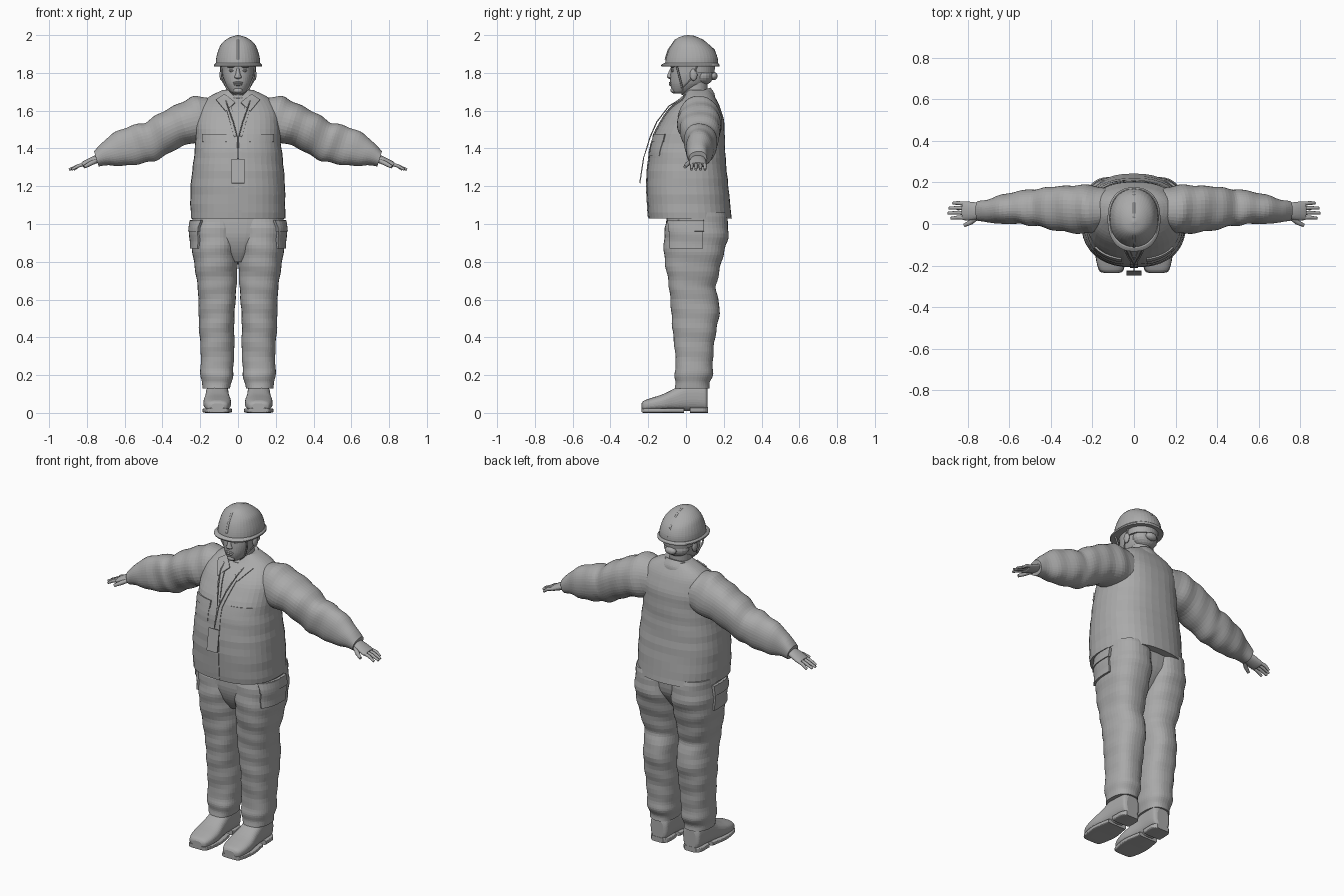
import bpy, bmesh, math
from mathutils import Vector, Matrix

if "Cube" in bpy.data.objects:
    bpy.data.objects.remove(bpy.data.objects["Cube"])

grey = bpy.data.materials.new("plain_grey")
grey.use_nodes = True
colour = (0.4, 0.4, 0.4, 1)
grey.diffuse_color = colour
grey.node_tree.nodes["Principled BSDF"].inputs["Base Color"].default_value = colour
made = []


def finish(name, bm, mirror=False):
    bmesh.ops.recalc_face_normals(bm, faces=bm.faces)
    mesh = bpy.data.meshes.new(name)
    bm.to_mesh(mesh)
    bm.free()
    mesh.materials.append(grey)
    obj = bpy.data.objects.new(name, mesh)
    bpy.context.collection.objects.link(obj)
    made.append(obj)
    if mirror:
        obj.modifiers.new("mirror", "MIRROR")
    return obj


def catmull(p, q, r, s, t):
    return 0.5 * (2 * q + (r - p) * t + (2 * p - 5 * q + 4 * r - s) * t * t
                  + (3 * q - p - 3 * r + s) * t ** 3)


def loft(name, axis, rows, power=2.0, shear=0.0, fold=0.0, mirror=False, sides=40, steps=4):
    """Skin rounded sections; a row is (position, a0, a1, b0, b1) across the axis."""
    keys = [Vector(r) for r in rows]
    path = []
    for i in range(len(keys) - 1):
        p, s = keys[max(i - 1, 0)], keys[min(i + 2, len(keys) - 1)]
        path += [catmull(p, keys[i], keys[i + 1], s, k / steps) for k in range(steps)]
    path.append(keys[-1])
    bm = bmesh.new()
    rings = []
    for pos, a0, a1, b0, b1 in path:
        ring = []
        for k in range(sides):
            th = math.tau * k / sides
            c, s = math.cos(th), math.sin(th)
            w = 1 + fold * math.sin(2 * th + pos * 38) * math.cos(pos * 23 - th)
            a = (a0 + a1) / 2 + (a1 - a0) / 2 * w * math.copysign(abs(c) ** (2 / power), c)
            db = (b1 - b0) / 2 * w * math.copysign(abs(s) ** (2 / power), s)
            b, t = (b0 + b1) / 2 + db, pos + shear * db
            co = {"x": (t, a, b), "y": (a, t, b), "z": (a, b, t)}[axis]
            ring.append(bm.verts.new(co))
        rings.append(ring)
    for lo, hi in zip(rings, rings[1:]):
        for k in range(sides):
            n = (k + 1) % sides
            bm.faces.new((lo[k], lo[n], hi[n], hi[k]))
    bm.faces.new(rings[0])
    bm.faces.new(rings[-1])
    return finish(name, bm, mirror)


def sym(rows):
    """Rows (z, half width, y0, y1) centred on x = 0."""
    return [(z, -w, w, y0, y1) for z, w, y0, y1 in rows]


def ball(name, loc, size, mirror=False):
    bm = bmesh.new()
    bmesh.ops.create_uvsphere(bm, u_segments=20, v_segments=12, radius=1,
                              matrix=Matrix.Translation(loc) @ Matrix.Diagonal((*size, 1)))
    return finish(name, bm, mirror)


def tube(name, points, radius, mirror=False):
    """Thin cord or finger through the points, tapered at its end."""
    curve = bpy.data.curves.new(name, "CURVE")
    curve.dimensions = "3D"
    curve.bevel_depth, curve.bevel_resolution, curve.use_fill_caps = radius, 3, True
    line = curve.splines.new("POLY")
    line.points.add(len(points) - 1)
    for pt, co in zip(line.points, points):
        pt.co = (*co, 1)
    line.points[-1].radius = 0.7
    curve.materials.append(grey)
    obj = bpy.data.objects.new(name, curve)
    bpy.context.collection.objects.link(obj)
    if mirror:
        obj.modifiers.new("mirror", "MIRROR")


def patch(name, corners, target, side=False, thick=0.012, mirror=True, n=12):
    """Cloth panel laid onto the target from the front, or from its left side."""
    bm = bmesh.new()
    p, q, r, s = [Vector(c) for c in corners]
    grid = []
    for i in range(n + 1):
        lo, hi = p.lerp(q, i / n), s.lerp(r, i / n)
        row = [lo.lerp(hi, j / n) for j in range(n + 1)]
        grid.append([bm.verts.new((0.5, a, b) if side else (a, -0.5, b)) for a, b in row])
    for i in range(n):
        for j in range(n):
            bm.faces.new((grid[i][j], grid[i + 1][j], grid[i + 1][j + 1], grid[i][j + 1]))
    obj = finish(name, bm)
    wrap = obj.modifiers.new("lay", "SHRINKWRAP")
    wrap.target, wrap.wrap_method = target, "PROJECT"
    wrap.use_project_x, wrap.use_project_y = side, not side
    wrap.use_positive_direction, wrap.use_negative_direction = not side, side
    solid = obj.modifiers.new("cloth", "SOLIDIFY")
    solid.thickness, solid.offset = thick, 0
    if mirror:
        obj.modifiers.new("mirror", "MIRROR")


def rect(a0, a1, b0, b1):
    return [(a0, b0), (a1, b0), (a1, b1), (a0, b1)]


# Jacket body, sleeves and collar
jacket = loft("jacket", "z", sym([
    (1.03, .25, -.2, .24), (1.2, .25, -.207, .225), (1.35, .235, -.197, .21),
    (1.45, .225, -.178, .205), (1.55, .225, -.128, .2), (1.62, .205, -.075, .18),
    (1.67, .16, -.02, .155), (1.71, .08, .01, .13)]), power=2.4, fold=.012)
loft("sleeves", "x", [
    (.1, -.02, .16, 1.45, 1.66), (.18, -.04, .18, 1.43, 1.675), (.25, -.045, .19, 1.43, 1.65),
    (.33, -.035, .185, 1.41, 1.615), (.4, -.025, .18, 1.375, 1.58), (.46, -.01, .165, 1.34, 1.54),
    (.5, -.01, .165, 1.33, 1.53), (.56, 0, .155, 1.315, 1.51), (.64, 0, .14, 1.305, 1.475),
    (.7, .01, .12, 1.31, 1.43), (.75, .015, .11, 1.305, 1.385)],
    power=2.2, shear=.3, fold=.05, mirror=True)
loft("collar", "z", sym([(1.63, .125, -.03, .155), (1.66, .108, -.03, .15),
                         (1.695, .08, -.025, .13)]), shear=.35)
patch("collar_points", [(.015, 1.64), (.065, 1.595), (.115, 1.655), (.07, 1.685)], jacket)
patch("front_placket", rect(-.018, .018, 1.035, 1.5), jacket, thick=.008, mirror=False)
patch("lapels", [(.0, 1.47), (.02, 1.46), (.06, 1.6), (.035, 1.62)], jacket)
patch("chest_pockets", rect(.065, .18, 1.36, 1.45), jacket, thick=.007)
patch("pocket_flaps", rect(.06, .185, 1.435, 1.475), jacket, thick=.014)

# Trousers
legs = loft("trouser_legs", "z", [
    (1.06, 0, .24, -.1, .21), (.95, .0, .245, -.115, .225), (.87, 0, .242, -.115, .21),
    (.8, .003, .235, -.11, .19), (.7, .008, .22, -.095, .165), (.65, .01, .212, -.09, .157),
    (.55, .015, .207, -.08, .178), (.45, .02, .206, -.07, .165), (.35, .02, .2, -.06, .148),
    (.25, .025, .198, -.055, .14), (.2, .025, .2, -.065, .14), (.16, .035, .19, -.055, .125),
    (.13, .04, .185, -.06, .125)], power=2.4, fold=.035, mirror=True)
loft("hips", "z", sym([(1.06, .235, -.1, .2), (.95, .2, -.108, .19),
                       (.87, .13, -.09, .14), (.8, .04, -.05, .08)]), power=2.4)
patch("cargo_pockets", rect(-.08, .09, .87, 1.02), legs, side=True, thick=.022)
patch("cargo_flaps", rect(-.085, .095, .96, 1.02), legs, side=True, thick=.032)

# Boots
loft("boots", "y", [
    (-.235, .075, .14, .02, .05), (-.222, .055, .165, .01, .065), (-.18, .04, .18, .01, .08),
    (-.12, .037, .183, .01, .1), (-.06, .045, .175, .01, .13), (0, .05, .17, .01, .165),
    (.08, .05, .165, .01, .165), (.105, .055, .16, .01, .155), (.115, .07, .145, .02, .13)],
    power=2.6, mirror=True)
loft("front_soles", "y", [(-.235, .075, .14, .005, .025), (-.22, .05, .17, 0, .025),
                          (-.12, .032, .188, 0, .025), (-.01, .048, .172, 0, .025)],
     power=6, mirror=True)
loft("heels", "y", [(.02, .05, .17, 0, .03), (.09, .05, .167, 0, .03),
                    (.116, .07, .148, 0, .03)], power=6, mirror=True)

# Hands
loft("palms", "x", [(.72, .035, .095, 1.335, 1.375), (.77, .02, .105, 1.315, 1.355),
                    (.815, .018, .108, 1.3, 1.332), (.825, .022, .104, 1.303, 1.325)],
     shear=.3, mirror=True)
for i, reach in enumerate((.88, .895, .89, .87)):
    y = .03 + .022 * i
    tube("fingers", [(.8, y, 1.32), (.845, y * 1.05, 1.308), (reach, y * 1.1 - .005, 1.288)],
         .0095, mirror=True)
tube("thumbs", [(.75, .035, 1.335), (.785, .008, 1.318), (.815, -.006, 1.302)], .012, mirror=True)

# Head and face
loft("neck", "z", sym([(1.58, .065, -.05, .12), (1.66, .06, -.02, .115), (1.76, .06, -.01, .115)]))
loft("head", "z", sym([
    (1.69, .025, -.06, 0), (1.705, .045, -.073, .04), (1.74, .068, -.083, .1),
    (1.78, .08, -.083, .125), (1.82, .084, -.08, .135), (1.86, .085, -.082, .14),
    (1.9, .07, -.07, .12)]), power=2.2)
loft("nose", "z", sym([(1.768, .008, -.088, -.06), (1.776, .02, -.099, -.06),
                       (1.79, .014, -.098, -.06), (1.825, .007, -.083, -.06)]), sides=16)
ball("upper_lip", (0, -.081, 1.748), (.026, .009, .006))
ball("lower_lip", (0, -.08, 1.738), (.021, .01, .007))
ball("chin", (0, -.066, 1.708), (.025, .016, .016))
ball("eyes", (.034, -.07, 1.812), (.014, .009, .007), True)
ball("brows", (.035, -.07, 1.832), (.022, .013, .006), True)
ball("ears", (.086, .04, 1.79), (.012, .02, .032), True)
ball("hair_back", (0, .09, 1.785), (.075, .055, .05))
ball("hair_bun", (0, .145, 1.783), (.035, .022, .022))

# Hard hat with brim, ridge, headband and chin strap
loft("helmet_shell", "z", sym([
    (1.84, .118, -.112, .17), (1.88, .115, -.105, .167), (1.92, .104, -.092, .15),
    (1.95, .09, -.075, .122), (1.975, .065, -.056, .088), (1.99, .038, -.034, .055),
    (2.0, .004, .005, .014)]), power=2.1)
loft("helmet_brim", "z", sym([(1.834, .126, -.128, .176), (1.842, .127, -.132, .177),
                              (1.852, .117, -.115, .17)]), power=2.3, steps=2)
tube("helmet_ridge", [(0, -.108, 1.87), (0, -.092, 1.92), (0, -.056, 1.972), (0, -.01, 1.992),
                      (0, .04, 1.992), (0, .088, 1.972), (0, .148, 1.92), (0, .166, 1.87)], .006)
loft("headband", "z", sym([(1.8, .086, -.02, .15), (1.84, .09, -.02, .155)]), steps=1)
tube("chin_strap_front", [(.09, -.05, 1.84), (.084, -.035, 1.78), (.06, -.02, 1.72),
                          (.03, -.02, 1.692), (0, -.02, 1.685)], .005, True)
tube("chin_strap_back", [(.092, .06, 1.84), (.09, .03, 1.77), (.064, -.012, 1.725)], .004, True)

# Neck cord and pass card
tube("neck_cord", [(.075, .02, 1.69), (.055, -.09, 1.625), (.025, -.155, 1.54),
                   (.003, -.19, 1.46), (0, -.226, 1.345)], .003, True)
bm = bmesh.new()
bmesh.ops.create_cube(bm, size=1, matrix=Matrix.Translation((0, -.235, 1.28))
                      @ Matrix.Rotation(-.15, 4, "X") @ Matrix.Diagonal((.07, .006, .13, 1)))
finish("pass_card", bm)

# Smooth shading with crisp hems
for obj in bpy.context.view_layer.objects:
    obj.select_set(obj in made)
bpy.context.view_layer.objects.active = made[0]
bpy.ops.object.shade_smooth_by_angle(angle=0.7)
